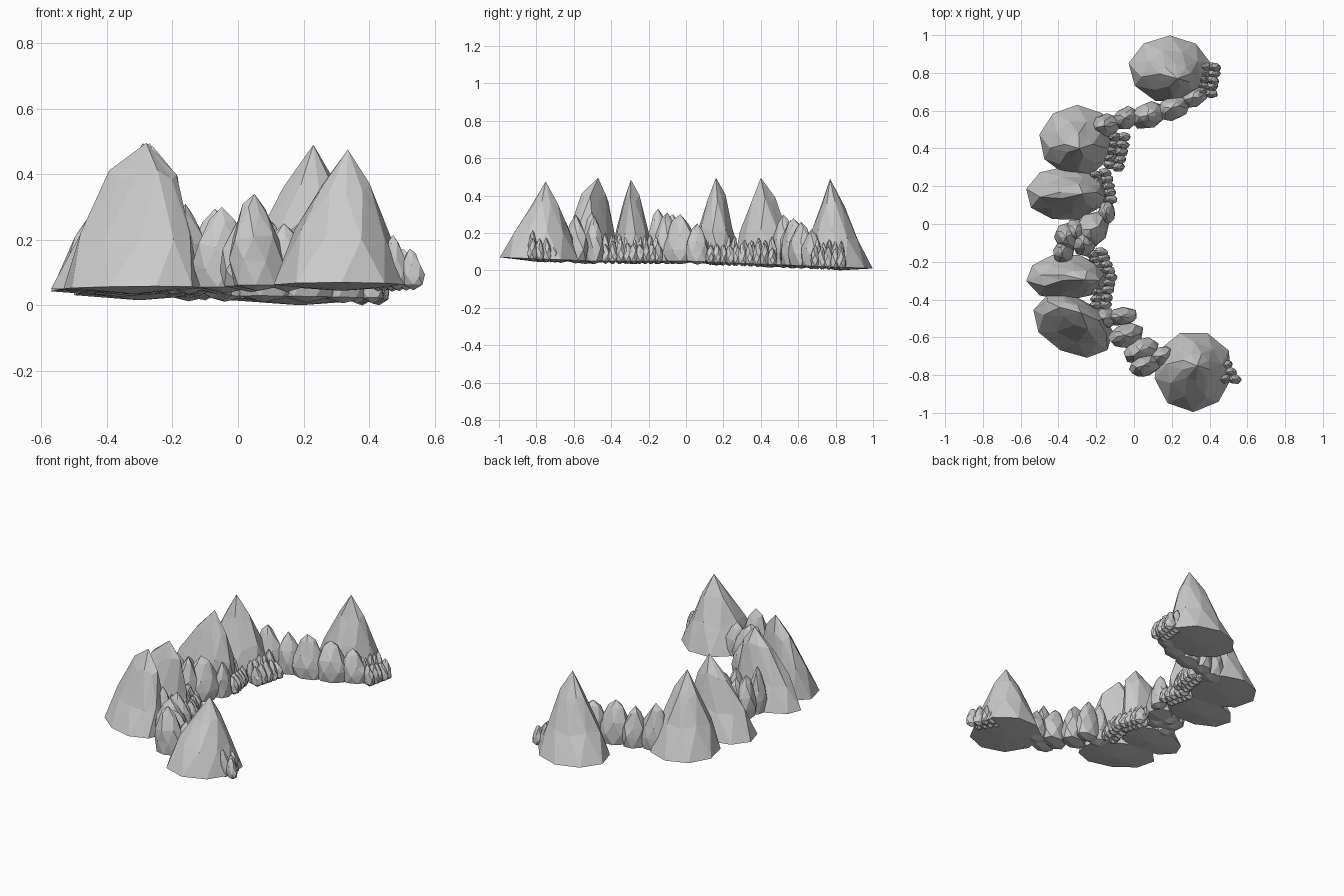
import bpy, bmesh, math, random

if "Cube" in bpy.data.objects:
    bpy.data.objects.remove(bpy.data.objects["Cube"])
random.seed(7)

stone = bpy.data.materials.new("stone grey")
stone.diffuse_color = (0.6, 0.6, 0.6, 1)
stone.use_nodes = True
stone.node_tree.nodes["Principled BSDF"].inputs["Base Color"].default_value = stone.diffuse_color


def floor(y):
    # the underside is level in the middle, falls at the back and rises at the front
    return 0.05 - 0.04 * max(y, 0) + 0.04 * max(-0.5 - y, 0)


def add_rock(bm, centre, radius, apex, rings, sides, jitter, spin=0.0, turn=0.0):
    """Faceted rock: staggered rings leaning towards the apex, with a closed underside."""
    cx, cy = centre
    ax, ay, az = apex
    loops = []
    for k, (t, fx, fy) in enumerate(rings):
        loop = []
        for i in range(sides):
            a = 2 * math.pi * (i + 0.5 * (k % 2)) / sides + spin
            rr = 1 + random.uniform(-jitter, jitter) * (1 if k else 0.3)
            u, v = radius[0] * fx * rr * math.cos(a), radius[1] * fy * rr * math.sin(a)
            x = cx + (ax - cx) * t + u * math.cos(turn) - v * math.sin(turn)
            y = cy + (ay - cy) * t + u * math.sin(turn) + v * math.cos(turn)
            f = floor(y)
            tz = t + (random.uniform(-jitter, jitter) * 0.6 if k else 0)
            loop.append(bm.verts.new((x, y, f + (az - f) * tz)))
        loops.append(loop)
    top = bm.verts.new(apex)
    bottom = bm.verts.new((cx, cy, floor(cy) - 0.017))
    for k in range(len(loops) - 1):
        lo, hi = loops[k], loops[k + 1]
        for i in range(sides):
            j = (i + 1) % sides
            if k % 2 == 0:
                bm.faces.new((lo[i], lo[j], hi[i]))
                bm.faces.new((lo[j], hi[j], hi[i]))
            else:
                bm.faces.new((lo[i], hi[j], hi[i]))
                bm.faces.new((lo[i], lo[j], hi[j]))
    for i in range(sides):
        j = (i + 1) % sides
        bm.faces.new((loops[-1][i], loops[-1][j], top))
        bm.faces.new((loops[0][j], loops[0][i], bottom))


def finish(bm, name):
    bmesh.ops.recalc_face_normals(bm, faces=bm.faces)
    mesh = bpy.data.meshes.new(name)
    bm.to_mesh(mesh)
    bm.free()
    mesh.materials.append(stone)
    bpy.context.collection.objects.link(bpy.data.objects.new(name, mesh))


# Six tall peaks: centre, radii, apex, ring profile, turn
CONE = [(0, 1, 1), (0.36, 0.72, 0.70), (0.72, 0.38, 0.34)]
RIDGE = [(0, 1, 1), (0.36, 0.82, 0.70), (0.76, 0.48, 0.34)]
peaks = [
    ((0.19, 0.82), (0.22, 0.18), (0.23, 0.77, 0.49), CONE, 0),
    ((-0.30, 0.44), (0.20, 0.19), (-0.29, 0.40, 0.495), CONE, 0),
    ((-0.36, 0.16), (0.21, 0.145), (-0.27, 0.16, 0.495), RIDGE, 0),
    ((-0.36, -0.28), (0.21, 0.125), (-0.26, -0.295, 0.485), RIDGE, 0),
    ((-0.32, -0.54), (0.225, 0.15), (-0.28, -0.47, 0.495), RIDGE, -0.5),
    ((0.315, -0.78), (0.21, 0.215), (0.335, -0.75, 0.475), CONE, 0),
]
for n, (c, r, a, profile, turn) in enumerate(peaks):
    bm = bmesh.new()
    add_rock(bm, c, r, a, profile, 9, 0.09, math.pi / 2 if c[1] > 0 else -math.pi / 2, turn)
    finish(bm, f"tall_peak_{n + 1}")

# Medium boulders joining the peaks: x, y, rx, ry, top, turn
BOULDER = [(0, 0.88, 0.88), (0.25, 1, 1), (0.52, 0.88, 0.88), (0.84, 0.45, 0.45)]
boulders = {
    "back_boulders": [
        (-0.15, 0.52, 0.08, 0.065, 0.30, 0.3), (-0.04, 0.56, 0.075, 0.06, 0.27, 0.5),
        (0.08, 0.575, 0.10, 0.07, 0.28, 0.3), (0.21, 0.615, 0.095, 0.065, 0.26, 0.4),
        (0.32, 0.67, 0.08, 0.05, 0.22, 0.5)],
    "middle_boulders": [
        (-0.14, 0.06, 0.045, 0.065, 0.25, 0), (-0.22, -0.03, 0.085, 0.10, 0.30, -0.6),
        (-0.30, -0.04, 0.06, 0.07, 0.28, 0.4), (-0.35, -0.07, 0.065, 0.08, 0.30, 0.3),
        (-0.37, -0.15, 0.055, 0.06, 0.33, 0), (-0.26, -0.10, 0.065, 0.07, 0.31, 0)],
    "front_boulders": [
        (-0.06, -0.49, 0.085, 0.05, 0.295, 0.1), (-0.15, -0.50, 0.06, 0.06, 0.31, 0),
        (-0.04, -0.59, 0.095, 0.065, 0.30, 0.3), (0.04, -0.67, 0.10, 0.065, 0.28, 0.4),
        (0.06, -0.75, 0.085, 0.06, 0.34, 0.3), (0.15, -0.70, 0.07, 0.055, 0.25, 0.3)],
}
for name, group in boulders.items():
    bm = bmesh.new()
    for x, y, rx, ry, top, turn in group:
        add_rock(bm, (x, y), (rx, ry), (x - 0.01, y, top), BOULDER, 7, 0.08,
                 random.uniform(0, 1), turn)
    finish(bm, name)

# Rows of small stones along the inner foot of the peaks: start, end, count
rows = [
    ((0.41, 0.69), (0.43, 0.83), 5), ((-0.08, 0.30), (-0.05, 0.46), 5),
    ((-0.15, 0.27), (-0.12, 0.13), 5), ((-0.17, -0.15), (-0.12, -0.28), 5),
    ((-0.13, -0.31), (-0.15, -0.43), 4), ((0.47, -0.71), (0.535, -0.82), 4),
]
for n, ((x0, y0), (x1, y1), count) in enumerate(rows):
    bm = bmesh.new()
    for back in (0, 1):
        for i in range(count):
            t = (i + 0.4 * back) / (count - 1 + 0.4 * back)
            x = x0 + (x1 - x0) * t - 0.05 * back
            y = y0 + (y1 - y0) * t
            top = floor(y) + random.uniform(0.09, 0.12) + 0.035 * back
            add_rock(bm, (x, y), (0.036, 0.026), (x - 0.012, y, top), BOULDER, 6, 0.1,
                     random.uniform(0, 1), random.uniform(-0.4, 0.4))
    finish(bm, f"small_stone_row_{n + 1}")
